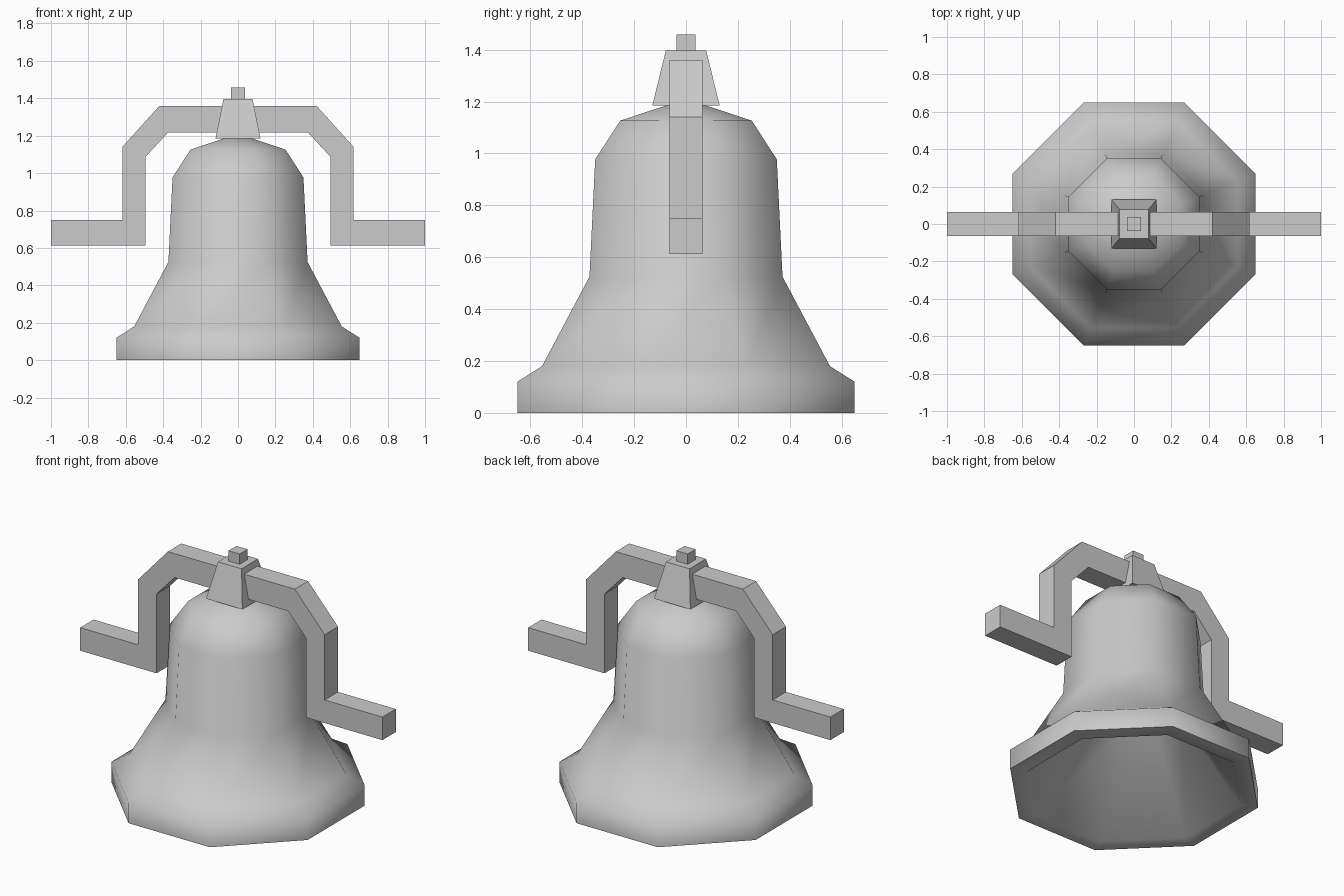
import bpy, bmesh, math

if "Cube" in bpy.data.objects:
    bpy.data.objects.remove(bpy.data.objects["Cube"])


def finish(name, bm):
    bmesh.ops.recalc_face_normals(bm, faces=bm.faces)
    me = bpy.data.meshes.new(name)
    bm.to_mesh(me)
    bm.free()
    ob = bpy.data.objects.new(name, me)
    bpy.context.collection.objects.link(ob)
    return ob


def lathe(name, profile, sides=8):
    """Stack octagon rings given as (flat-side radius, z); cap both ends."""
    bm = bmesh.new()
    k = 1 / math.cos(math.pi / sides)
    rings = []
    for r, z in profile:
        angles = [(i + 0.5) * 2 * math.pi / sides for i in range(sides)]
        rings.append([bm.verts.new((r * k * math.cos(a), r * k * math.sin(a), z)) for a in angles])
    for a, b in zip(rings, rings[1:]):
        for i in range(sides):
            j = (i + 1) % sides
            bm.faces.new((a[i], a[j], b[j], b[i]))
    bm.faces.new(rings[0])
    bm.faces.new(rings[-1])
    return finish(name, bm)


def frustum(name, z0, z1, bottom, top):
    bm = bmesh.new()
    bmesh.ops.create_cube(bm, size=2)
    for v in bm.verts:
        hx, hy = top if v.co.z > 0 else bottom
        v.co = (v.co.x * hx, v.co.y * hy, z1 if v.co.z > 0 else z0)
    return finish(name, bm)


# Bell: hollow from its ceiling down to the lip, then up the outside
inside = [(0.25, 0.47), (0.56, 0)]
outside = [(0.65, 0), (0.65, 0.12), (0.555, 0.18), (0.372, 0.525),
           (0.35, 0.977), (0.254, 1.126), (0.07, 1.187)]
bell = lathe("bell", inside + outside)
bpy.context.view_layer.objects.active = bell
bell.select_set(True)
bpy.ops.object.shade_smooth_by_angle(angle=math.radians(62))

# Yoke: half outline mirrored, extruded front to back
top_edge = [(0.42, 1.36), (0.618, 1.14), (0.618, 0.75), (1.0, 0.75)]
low_edge = [(1.0, 0.612), (0.495, 0.612), (0.495, 1.086), (0.375, 1.217)]
half = top_edge + low_edge
outline = half + [(-x, z) for x, z in reversed(half)]
bm = bmesh.new()
face = bm.faces.new([bm.verts.new((x, -0.063, z)) for x, z in outline])
ext = bmesh.ops.extrude_face_region(bm, geom=[face])
for v in ext["geom"]:
    if isinstance(v, bmesh.types.BMVert):
        v.co.y = 0.063
finish("yoke", bm)

# Clamp block and the bolt on top
frustum("clamp", 1.184, 1.396, (0.12, 0.13), (0.078, 0.078))
frustum("bolt", 1.39, 1.458, (0.037, 0.037), (0.037, 0.037))
